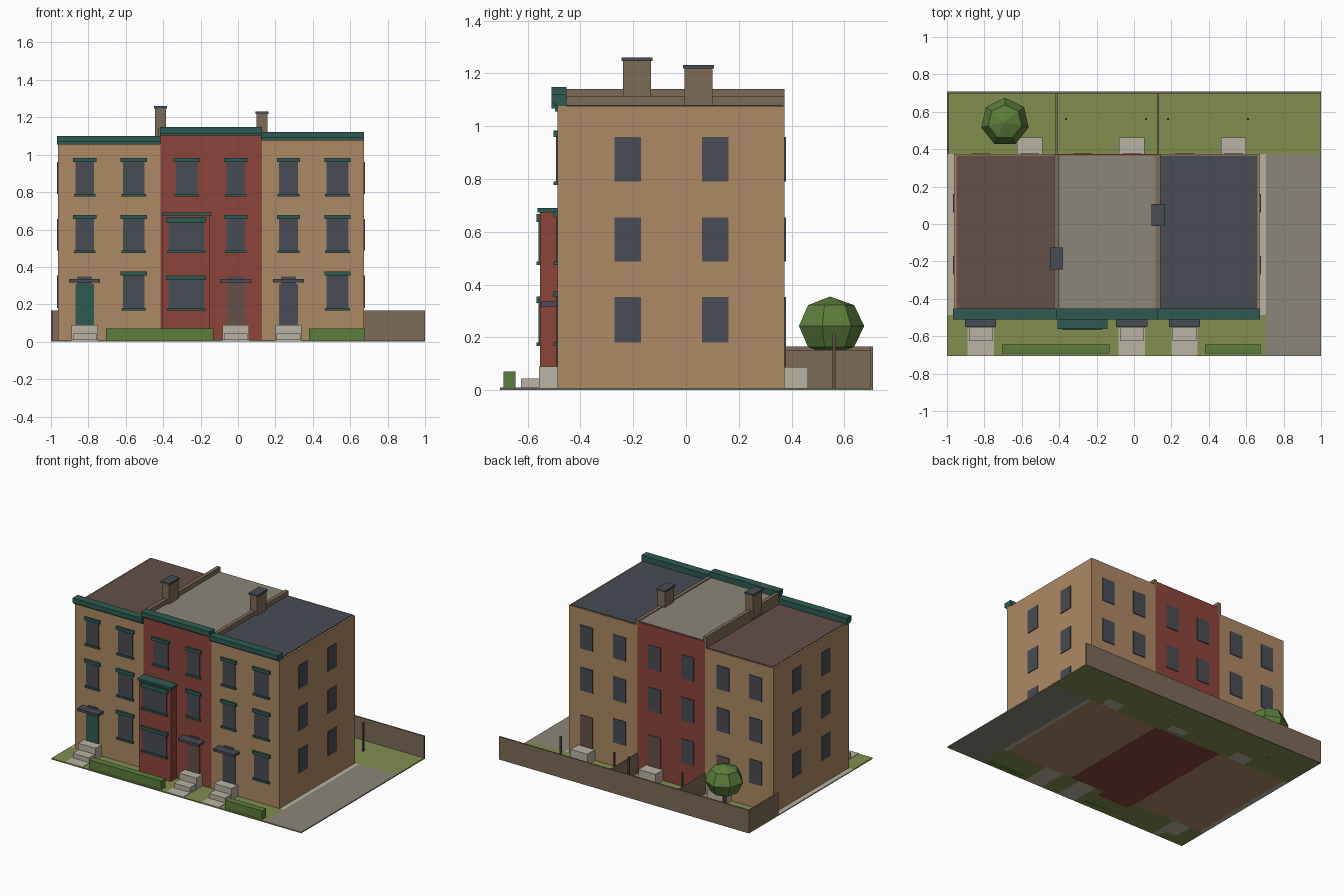
import bpy, bmesh, math
from mathutils import Matrix

if "Cube" in bpy.data.objects:
    bpy.data.objects.remove(bpy.data.objects["Cube"])


def mat(name, r, g, b):
    m = bpy.data.materials.new(name)
    lin = [((c / 255 + 0.055) / 1.055) ** 2.4 for c in (r, g, b)]
    m.diffuse_color = (*lin, 1)
    m.use_nodes = True
    m.node_tree.nodes["Principled BSDF"].inputs["Base Color"].default_value = m.diffuse_color
    return m


TAN = mat("tan brick", 174, 137, 99)
RED = mat("red brick", 140, 69, 59)
TEAL = mat("teal trim", 46, 91, 82)
SLATE = mat("slate", 72, 76, 84)
BROWN = mat("brown masonry", 126, 107, 87)
UMBER = mat("umber", 101, 80, 72)
GRAY = mat("gray paving", 140, 134, 120)
STONE = mat("pale stone", 186, 179, 163)
GRASS = mat("grass", 130, 142, 80)
LEAF = mat("foliage", 92, 126, 60)


def finish(name, bm, material):
    me = bpy.data.meshes.new(name)
    bm.to_mesh(me)
    bm.free()
    me.materials.append(material)
    ob = bpy.data.objects.new(name, me)
    bpy.context.collection.objects.link(ob)
    return ob


def boxes(name, material, items):
    """One object from boxes given as (x0, x1, y0, y1, z0, z1)."""
    bm = bmesh.new()
    for x0, x1, y0, y1, z0, z1 in items:
        m = Matrix.Translation(((x0 + x1) / 2, (y0 + y1) / 2, (z0 + z1) / 2))
        m = m @ Matrix.Diagonal((x1 - x0, y1 - y0, z1 - z0, 1))
        bmesh.ops.create_cube(bm, size=1, matrix=m)
    return finish(name, bm, material)


F, B = -0.487, 0.373            # front and back wall planes
X = [-0.963, -0.414, 0.128, 0.674]   # house boundaries
H = [1.055, 1.102, 1.076]       # wall heights
ROWS = [(0.18, 0.353), (0.487, 0.655), (0.79, 0.96)]
OFF = 0.131                     # window column offset from house centre
BAY = -0.553                    # front of the bay
T = 0.005                       # plate thickness
names = ["left", "middle", "right"]
walls = [TAN, RED, TAN]
roofs = [UMBER, GRAY, SLATE]
doors = [TEAL, UMBER, SLATE]
door_side = [-1, 1, -1]

glass, trim, hoods, steps, paths, back_doors = [], [], [], [], [], []


def front_window(x, w, z0, z1, y, lintel=0.023):
    glass.append((x - w / 2, x + w / 2, y - T, y + T, z0, z1))
    trim.append((x - w / 2 - 0.012, x + w / 2 + 0.012, y - 0.014, y, z1, z1 + lintel))
    trim.append((x - w / 2 - 0.008, x + w / 2 + 0.008, y - 0.014, y, z0 - 0.013, z0))


for i in range(3):
    x0, x1, h = X[i], X[i + 1], H[i]
    c = (x0 + x1) / 2
    # walls, roof plate and cornice
    boxes(names[i] + "_house_walls", walls[i], [(x0, x1, F, B, 0, h)])
    boxes(names[i] + "_roof", roofs[i],
          [(x0 + 0.013, x1 - 0.013, F + 0.01, B - 0.006, h - 0.01, h + 0.005)])
    boxes(names[i] + "_cornice", TEAL,
          [(x0 - 0.004, x1, -0.497, -0.452, h, h + 0.02),
           (x0 - 0.004, x1, -0.51, -0.452, h + 0.012, h + 0.046)])
    # front windows
    xd = c + door_side[i] * OFF
    xw = c - door_side[i] * OFF
    for r, (z0, z1) in enumerate(ROWS):
        if r > 0:
            front_window(xd, 0.1, z0, z1, F)
        if i != 1 or r == 2:
            front_window(xw, 0.117, z0, z1, F)
    # front door with transom, hood, steps and path
    boxes(names[i] + "_front_door", doors[i],
          [(xd - 0.05, xd + 0.05, F - T, F + T, 0.09, 0.31)])
    glass.append((xd - 0.04, xd + 0.04, F - T, F + T, 0.31, 0.348))
    hoods.append((xd - 0.083, xd + 0.083, -0.55, F, 0.317, 0.335))
    steps.append((xd - 0.07, xd + 0.07, -0.557, F, 0, 0.09))
    steps.append((xd - 0.064, xd + 0.064, -0.625, -0.557, 0, 0.045))
    paths.append((xd - 0.07, xd + 0.07, -0.705, F, 0, 0.011))
    # back windows, door and landing
    for s in (-1, 1):
        for r, (z0, z1) in enumerate(ROWS):
            xb = c + s * OFF
            if s == 1 and r == 0:
                back_doors.append((xb - 0.05, xb + 0.05, B - T, B + T, 0.087, 0.31))
                steps.append((xb - 0.067, xb + 0.067, B, 0.463, 0, 0.087))
            else:
                glass.append((xb - 0.05, xb + 0.05, B - T, B + T, z0, z1))

# side windows on both end walls
for x in (X[0], X[3]):
    for y in (-0.221, 0.111):
        for z0, z1 in ROWS:
            glass.append((x - T, x + T, y - 0.05, y + 0.05, z0, z1))

# two-storey bay on the middle house
boxes("bay", RED, [(-0.404, -0.15, BAY, F, 0, 0.674)])
boxes("bay_cap", TEAL, [(-0.41, -0.143, -0.562, F, 0.674, 0.69)])
front_window(-0.277, 0.19, 0.18, 0.33, BAY, 0.025)
front_window(-0.277, 0.19, 0.487, 0.637, BAY, 0.03)

boxes("window_glass", SLATE, glass)
boxes("window_trim", TEAL, trim)
boxes("door_hoods", SLATE, hoods)
boxes("steps", STONE, steps)
boxes("front_paths", STONE, paths)
boxes("back_doors", UMBER, back_doors)

# party walls and chimneys
boxes("party_walls", BROWN, [
    (X[1] - 0.013, X[1] + 0.013, -0.452, B, 1.04, 1.14),
    (X[2] - 0.013, X[2] + 0.013, -0.452, B, 1.06, 1.113)])
stacks, caps = [], []
for x, y, top in ((X[1], -0.185, 1.247), (X[2], 0.048, 1.218)):
    stacks.append((x - 0.029, x + 0.029, y - 0.053, y + 0.053, 1.08, top))
    caps.append((x - 0.035, x + 0.035, y - 0.059, y + 0.059, top, top + 0.013))
boxes("chimneys", BROWN, stacks)
boxes("chimney_caps", SLATE, caps)

# ground
G = 0.008
boxes("lawns", GRASS, [(-1, 0.705, -0.705, F, 0, G), (-1, 1, B, 0.705, 0, G)])
boxes("driveway", GRAY, [(0.705, 1, -0.705, B, 0, G)])
boxes("side_walks", STONE, [(-1, X[0], F, B, 0, G), (X[3], 0.705, F, B, 0, G)])
boxes("hedges", LEAF, [(-0.706, -0.13, -0.692, -0.645, 0, 0.07),
                       (0.38, 0.677, -0.692, -0.645, 0, 0.07)])

# garden fences and clothes posts
boxes("back_fence", BROWN, [(-1, 1, 0.698, 0.708, 0, 0.166)])
boxes("side_fences", BROWN, [(-1, -0.99, B, 0.7, 0, 0.166),
                             (X[1] - 0.005, X[1] + 0.005, B, 0.7, 0, 0.152),
                             (X[2] - 0.005, X[2] + 0.005, B, 0.7, 0, 0.152)])
boxes("clothes_posts", UMBER, [(x - 0.006, x + 0.006, 0.555, 0.567, 0, 0.214)
                               for x in (-0.364, 0.064, 0.182, 0.61)])

# tree
bm = bmesh.new()
bmesh.ops.create_cone(bm, cap_ends=True, segments=7, radius1=0.016, radius2=0.012,
                      depth=0.18, matrix=Matrix.Translation((-0.69, 0.545, 0.09)))
finish("tree_trunk", bm, UMBER)
bm = bmesh.new()
bmesh.ops.create_uvsphere(
    bm, u_segments=7, v_segments=4, radius=0.13,
    matrix=Matrix.Translation((-0.69, 0.545, 0.243)) @ Matrix.Diagonal((1, 1, 0.86, 1)))
finish("tree_crown", bm, LEAF)
